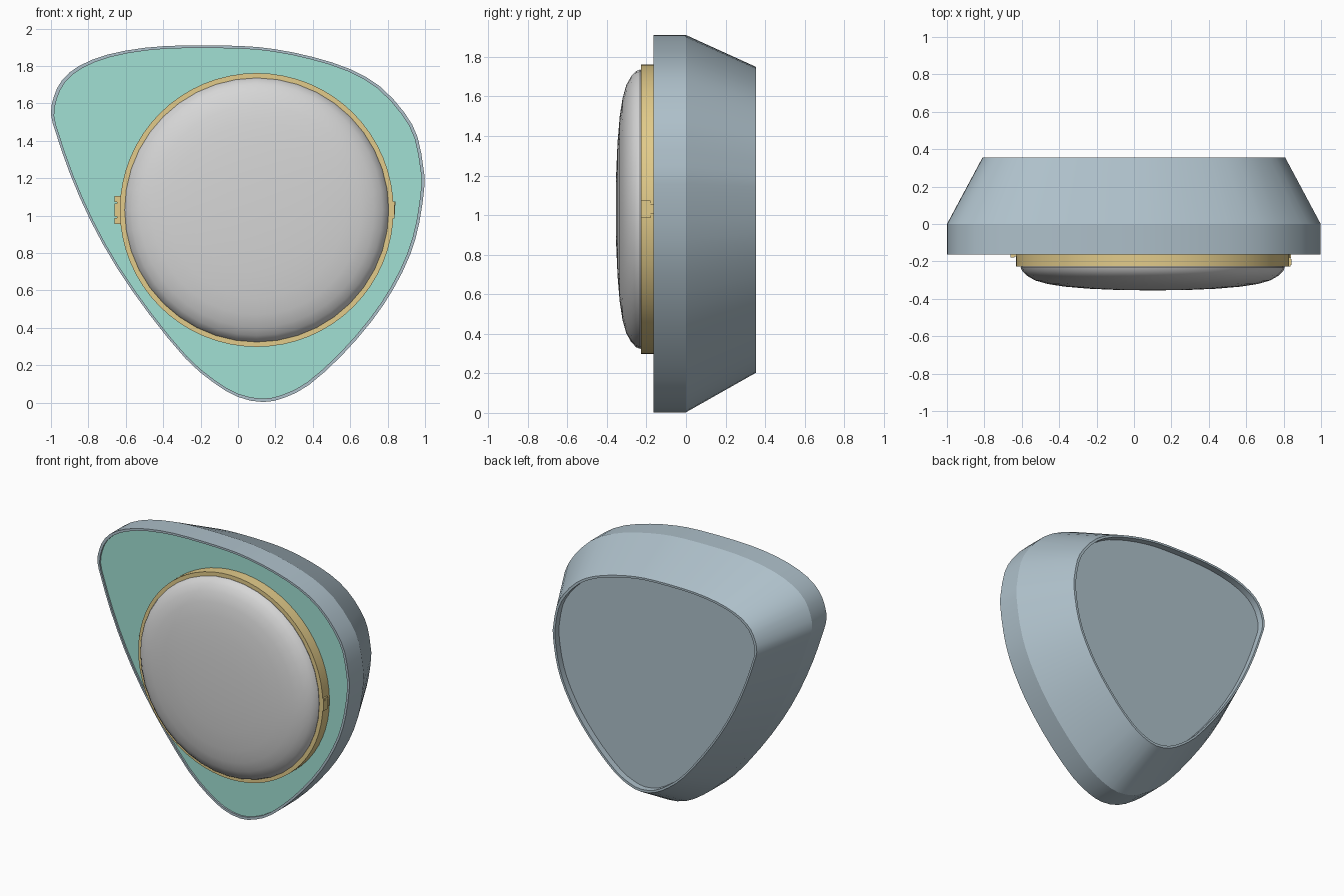
import bpy, bmesh, math
from mathutils import Matrix, Vector

if "Cube" in bpy.data.objects:
    bpy.data.objects.remove(bpy.data.objects["Cube"])


def mat(name, rgb):
    """Flat material from 0-255 sRGB values."""
    m = bpy.data.materials.new(name)
    m.diffuse_color = [((c / 255 + 0.055) / 1.055) ** 2.4 for c in rgb] + [1]
    m.use_nodes = True
    m.node_tree.nodes["Principled BSDF"].inputs["Base Color"].default_value = m.diffuse_color
    return m


BODY = mat("blue grey", (174, 192, 202))
TEAL = mat("soft teal", (161, 224, 211))
GOLD = mat("pale gold", (226, 203, 138))
GREY = mat("light grey", (214, 214, 214))

# Rounded triangular outline (x, z), clockwise from the left corner
CONTROL = [(-1.0, 1.54), (-.985, 1.635), (-.94, 1.725), (-.85, 1.80), (-.70, 1.86),
           (-.50, 1.897), (-.28, 1.91), (.01, 1.907), (.195, 1.89), (.40, 1.848),
           (.60, 1.783), (.76, 1.69), (.89, 1.55), (.96, 1.42), (.992, 1.25),
           (.997, 1.16), (.97, .965), (.92, .79), (.83, .607), (.715, .436),
           (.553, .25), (.38, .095), (.25, .027), (.135, 0.003), (0, .03),
           (-.135, .11), (-.28, .235), (-.475, .473), (-.65, .725),
           (-.787, .97), (-.897, 1.22), (-.97, 1.43)]
MID_Z = 1.06
CX, CZ = 0.10, 1.03      # centre of the round case


def smooth_loop(points, steps):
    """Closed Catmull-Rom curve through the points."""
    p = [Vector(q) for q in points]
    n, out = len(p), []
    for i in range(n):
        a, b, c, d = (p[(i + k) % n] for k in (-1, 0, 1, 2))
        for s in range(steps):
            t = s / steps
            out.append(0.5 * (2 * b + (c - a) * t + (2 * a - 5 * b + 4 * c - d) * t * t
                              + (3 * b - a - 3 * c + d) * t ** 3))
    return out


OUTLINE = smooth_loop(CONTROL, 2)


def finish(name, bm, material):
    bmesh.ops.recalc_face_normals(bm, faces=bm.faces[:])
    me = bpy.data.meshes.new(name)
    bm.to_mesh(me)
    bm.free()
    me.materials.append(material)
    ob = bpy.data.objects.new(name, me)
    bpy.context.collection.objects.link(ob)
    return ob


def loft(name, levels, material, cap_first, cap_last):
    """Sweep the outline through (y, scale) levels, sharp along each level."""
    bm = bmesh.new()
    rings = [[bm.verts.new((x * s, y, MID_Z + (z - MID_Z) * s)) for x, z in OUTLINE]
             for y, s in levels]
    n = len(OUTLINE)
    for a, b in zip(rings, rings[1:]):
        for i in range(n):
            j = (i + 1) % n
            bm.faces.new((a[i], a[j], b[j], b[i])).smooth = True
    if cap_first:
        bm.faces.new(rings[0])
    if cap_last:
        bm.faces.new(rings[-1])
    for r in rings:
        for i in range(n):
            bm.edges.get((r[i], r[(i + 1) % n])).smooth = False
    return finish(name, bm, material)


def lathe(name, profile, segments, material, angle, closed=False):
    """Spin an (r, y) profile about the y axis through the case centre."""
    bm = bmesh.new()
    vs = [bm.verts.new((CX + r, y, CZ)) for r, y in profile]
    es = [bm.edges.new(p) for p in zip(vs, vs[1:])]
    if closed:
        es.append(bm.edges.new((vs[-1], vs[0])))
    bmesh.ops.spin(bm, geom=vs + es, cent=(CX, 0, CZ), axis=(0, 1, 0),
                   angle=math.tau, steps=segments)
    bmesh.ops.remove_doubles(bm, verts=bm.verts[:], dist=1e-4)
    ob = finish(name, bm, material)
    for o in bpy.context.selected_objects:
        o.select_set(False)
    ob.select_set(True)
    bpy.context.view_layer.objects.active = ob
    bpy.ops.object.shade_smooth_by_angle(angle=math.radians(angle))
    return ob


def boxes(name, parts, material):
    """One object from several (centre, size) boxes."""
    bm = bmesh.new()
    for c, s in parts:
        bmesh.ops.create_cube(bm, size=1, matrix=Matrix.Translation(Vector(c))
                              @ Matrix.Diagonal((*s, 1)))
    return finish(name, bm, material)


# Housing: straight front band, tapered back, thin rims and recessed back panel
loft("housing", [(-.14, .983), (-.164, .983), (-.164, 1), (0, 1), (.355, .81),
                 (.355, .793), (.31, .793)], BODY, False, True)

# Front face plate, set back inside the rim
loft("face_plate", [(-.152, .983), (-.144, .983)], TEAL, True, True)

# Gold case ring
lathe("case_ring", [(.69, -.148), (.732, -.148), (.732, -.227), (.704, -.227),
                    (.69, -.227)], 64, GOLD, 30, closed=True)

# Rounded lid
lathe("lid", [(.70, -.215), (.706, -.232), (.698, -.252), (.672, -.277),
              (.628, -.302), (.56, -.321), (.47, -.335), (.34, -.346),
              (.18, -.353), (0, -.355)], 40, GREY, 40)

# Hinge on the left: leaf and three knuckles
boxes("hinge", [((-.636, -.165, CZ), (.02, .02, .15))]
      + [((-.650, -.170, CZ + dz), (.022, .018, h))
         for dz, h in ((-.059, .032), (0, .07), (.059, .032))], GOLD)

# Clasp on the right: catch plate, tab and nub
boxes("clasp", [((.828, -.203, CZ), (.02, .048, .09)),
                ((.834, -.203, CZ + .035), (.014, .03, .022)),
                ((.832, -.172, CZ), (.016, .018, .05))], GOLD)
